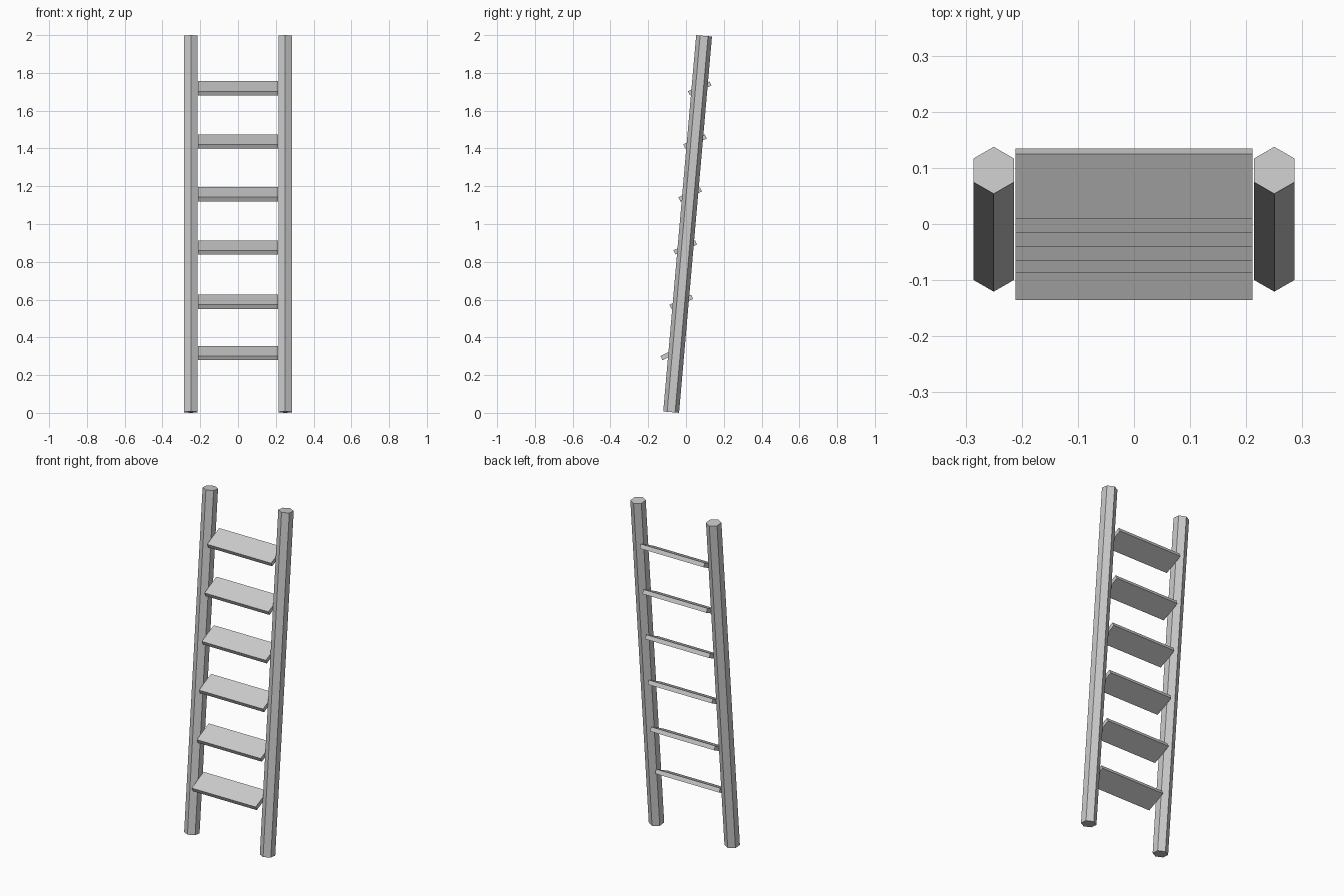
import bpy
from math import radians

if "Cube" in bpy.data.objects:
    bpy.data.objects.remove(bpy.data.objects["Cube"])

LEAN = radians(-5)     # rails lean back towards +y
PITCH = radians(25)    # treads tip up at the back


def add_rail(name, x):
    # hexagonal pole with its corners facing front and back
    bpy.ops.mesh.primitive_cylinder_add(
        vertices=6, radius=0.042, depth=2.0,
        location=(x, 0.0085, 1.0), rotation=(LEAN, 0, 0))
    bpy.context.object.name = name


def add_step(name, y, z):
    # flat plank fitted between the rails
    bpy.ops.mesh.primitive_cube_add(
        size=1, location=(0, y, z), rotation=(PITCH, 0, 0))
    step = bpy.context.object
    step.name = name
    step.scale = (0.423, 0.126, 0.025)


# side rails
add_rail("left_rail", -0.25)
add_rail("right_rail", 0.25)

# steps, bottom to top (the lowest one sits further forward)
centres = [(-0.073, 0.317), (-0.025, 0.588), (-0.004, 0.876),
           (0.022, 1.157), (0.0475, 1.437), (0.0725, 1.718)]
for i, (y, z) in enumerate(centres, 1):
    add_step(f"step_{i}", y, z)
